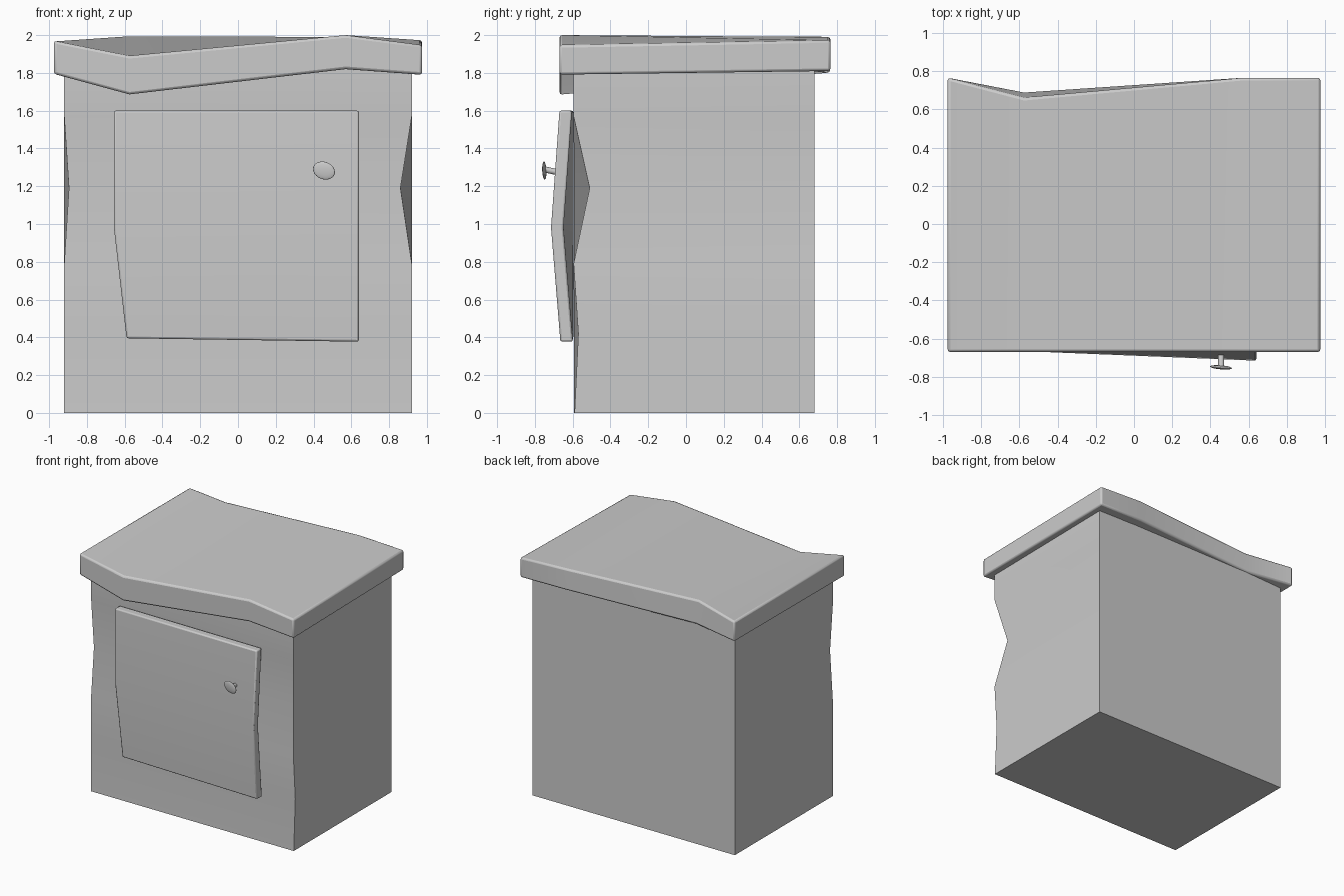
import bpy, bmesh, math

if "Cube" in bpy.data.objects:
    bpy.data.objects.remove(bpy.data.objects["Cube"])


def finish(obj, bevel=0.0):
    if bevel:
        mod = obj.modifiers.new("soft_edges", 'BEVEL')
        mod.width = bevel
        mod.segments = 2
        mod.limit_method = 'ANGLE'
        mod.angle_limit = math.radians(40)
    bpy.ops.object.select_all(action='DESELECT')
    obj.select_set(True)
    bpy.context.view_layer.objects.active = obj
    bpy.ops.object.shade_smooth_by_angle(angle=math.radians(35))


def loft(name, rings, bevel=0.0):
    """Skin four-point rings into a closed solid."""
    bm = bmesh.new()
    rows = [[bm.verts.new(p) for p in ring] for ring in rings]
    for a, b in zip(rows, rows[1:]):
        for i in range(4):
            j = (i + 1) % 4
            bm.faces.new((a[i], a[j], b[j], b[i]))
    bm.faces.new(rows[0])
    bm.faces.new(rows[-1])
    bmesh.ops.recalc_face_normals(bm, faces=bm.faces)
    mesh = bpy.data.meshes.new(name)
    bm.to_mesh(mesh)
    bm.free()
    obj = bpy.data.objects.new(name, mesh)
    bpy.context.collection.objects.link(obj)
    finish(obj, bevel)
    return obj


# Cabinet body with chipped front edges: z, left x, right x, right front y
body_levels = [
    (0.00, -0.92, 0.92, -0.59),
    (0.42, -0.92, 0.92, -0.57),
    (0.79, -0.92, 0.92, -0.595),
    (1.19, -0.895, 0.86, -0.51),
    (1.57, -0.92, 0.92, -0.595),
    (1.83, -0.92, 0.92, -0.595),
]
loft("cabinet_body", [
    [(xl, -0.593, z), (xr, yr, z), (0.92, 0.68, z), (-0.92, 0.68, z)]
    for z, xl, xr, yr in body_levels])

# Warped top slab: x, front bottom/top z, back bottom/top z, back bottom/top y
top_stations = [
    (-0.975, 1.795, 1.97, 1.80, 1.965, 0.765, 0.765),
    (-0.575, 1.685, 1.89, 1.81, 1.995, 0.69, 0.66),
    (0.57, 1.82, 2.00, 1.815, 1.99, 0.765, 0.765),
    (0.975, 1.79, 1.947, 1.81, 1.973, 0.765, 0.765),
]
loft("top_slab", [
    [(x, -0.67, fb), (x, -0.67, ft), (x, yt, bt), (x, yb, bb)]
    for x, fb, ft, bb, bt, yb, yt in top_stations], 0.014)

# Bowed door: left x, left z, right z, left front y, right front y
door_levels = [
    (-0.59, 0.395, 0.377, -0.662, -0.665),
    (-0.657, 0.98, 0.98, -0.662, -0.715),
    (-0.657, 1.60, 1.60, -0.662, -0.67),
]
loft("door", [
    [(xl, yl, zl), (0.64, yr, zr), (0.64, yr + 0.066, zr), (xl, yl + 0.066, zl)]
    for xl, zl, zr, yl, yr in door_levels], 0.01)

# Knob: flattened oval disc on a slim tilted stem
bpy.ops.mesh.primitive_uv_sphere_add(
    segments=24, ring_count=12, location=(0.455, -0.75, 1.283),
    rotation=(math.radians(4), math.radians(20), math.radians(-4)))
knob = bpy.context.object
knob.name = "door_knob"
knob.scale = (0.06, 0.010, 0.046)
finish(knob)

bpy.ops.mesh.primitive_cylinder_add(
    vertices=16, radius=0.016, depth=0.08, location=(0.456, -0.712, 1.281),
    rotation=(math.radians(78), 0, 0))
stem = bpy.context.object
stem.name = "knob_stem"
finish(stem)
